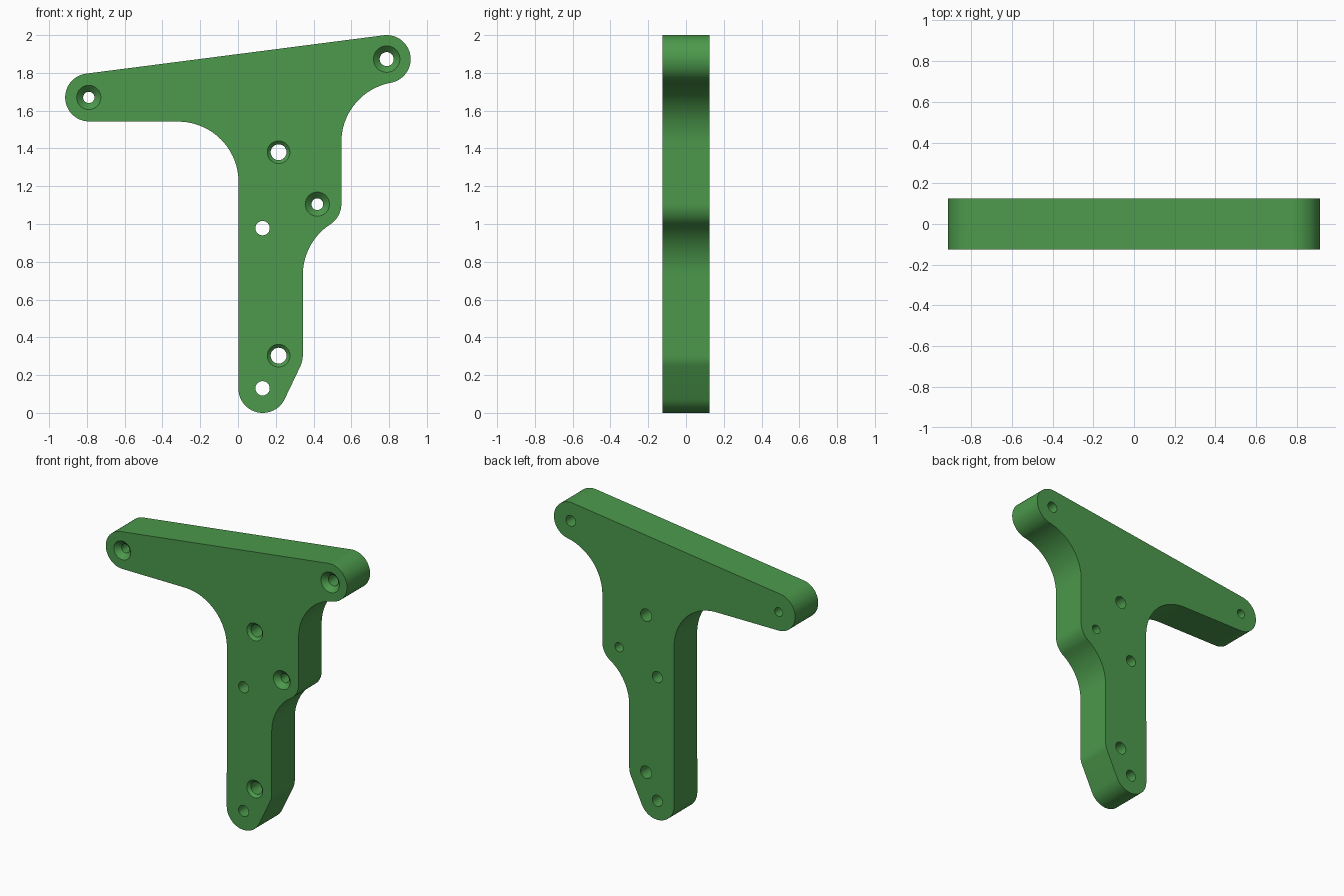
import bpy, bmesh, math

if "Cube" in bpy.data.objects:
    bpy.data.objects.remove(bpy.data.objects["Cube"])

HALF = 0.125          # half of the plate thickness

green = bpy.data.materials.new("green")
green.diffuse_color = (0.072, 0.319, 0.072, 1)
green.use_nodes = True
green.node_tree.nodes["Principled BSDF"].inputs["Base Color"].default_value = green.diffuse_color


def arc(cx, cz, r, a0, a1):
    """Points along an arc, angles in degrees, about one point per 4 degrees."""
    n = max(2, round(abs(a1 - a0) / 4))
    angles = [math.radians(a0 + (a1 - a0) * i / n) for i in range(n + 1)]
    return [(cx + r * math.cos(a), cz + r * math.sin(a)) for a in angles]


def mesh_object(name, bm):
    bmesh.ops.recalc_face_normals(bm, faces=bm.faces)
    mesh = bpy.data.meshes.new(name)
    bm.to_mesh(mesh)
    bm.free()
    mesh.materials.append(green)
    obj = bpy.data.objects.new(name, mesh)
    bpy.context.collection.objects.link(obj)
    return obj


# Outline: rounded ends joined by straight runs and concave fillets
outline = (
    arc(-0.788, 1.670, 0.127, 97.3, 270)       # left arm end
    + arc(-0.317, 1.222, 0.32, 90, 0)          # fillet under left arm
    + arc(0.131, 0.129, 0.129, 180, 333.6)     # foot
    + arc(0.214, 0.303, 0.129, -26.4, 0)       # bend above foot
    + arc(0.663, 0.730, 0.32, 180, 122.9)      # fillet under side lobe
    + arc(0.420, 1.105, 0.127, -57.1, 0)       # side lobe
    + arc(0.867, 1.433, 0.32, 180, 100.3)      # fillet under right arm
    + arc(0.787, 1.873, 0.127, -79.7, 97.3)    # right arm end
)
bm = bmesh.new()
face = bm.faces.new([bm.verts.new((x, -HALF, z)) for x, z in outline])
moved = bmesh.ops.extrude_face_region(bm, geom=[face], use_keep_orig=True)["geom"]
bmesh.ops.translate(bm, vec=(0, 2 * HALF, 0),
                    verts=[g for g in moved if isinstance(g, bmesh.types.BMVert)])
plate = mesh_object("bracket_plate", bm)

# Holes: x, z, through radius, countersink radius on the front
holes = [
    (-0.790, 1.670, 0.030, 0.064),
    (0.787, 1.873, 0.037, 0.070),
    (0.215, 1.380, 0.042, 0.060),
    (0.420, 1.105, 0.031, 0.064),
    (0.130, 0.978, 0.038, 0.038),
    (0.215, 0.303, 0.042, 0.060),
    (0.130, 0.130, 0.038, 0.038),
]
SIDES, OVER = 48, 0.02
bm = bmesh.new()
for x, z, r, sink in holes:
    profile = [(r, HALF + OVER)]
    if sink > r:                               # 45 degree countersink
        profile += [(r, -HALF + sink - r), (sink + OVER, -HALF - OVER)]
    else:
        profile += [(r, -HALF - OVER)]
    rings = []
    for radius, y in profile:
        turn = [2 * math.pi * i / SIDES for i in range(SIDES)]
        rings.append([bm.verts.new((x + radius * math.cos(a), y, z + radius * math.sin(a)))
                      for a in turn])
    for a, b in zip(rings, rings[1:]):
        for i in range(SIDES):
            j = (i + 1) % SIDES
            bm.faces.new((a[i], a[j], b[j], b[i]))
    bm.faces.new(rings[0])
    bm.faces.new(rings[-1])
cutter = mesh_object("hole_cutter", bm)
cutter.hide_render = True

# Drill the holes, then drop the cutter
drill = plate.modifiers.new("holes", "BOOLEAN")
drill.operation = "DIFFERENCE"
drill.solver = "EXACT"
drill.object = cutter
bpy.context.view_layer.objects.active = plate
plate.select_set(True)
bpy.ops.object.modifier_apply(modifier=drill.name)
bpy.data.objects.remove(cutter)
bpy.ops.object.shade_smooth_by_angle(angle=math.radians(30))
